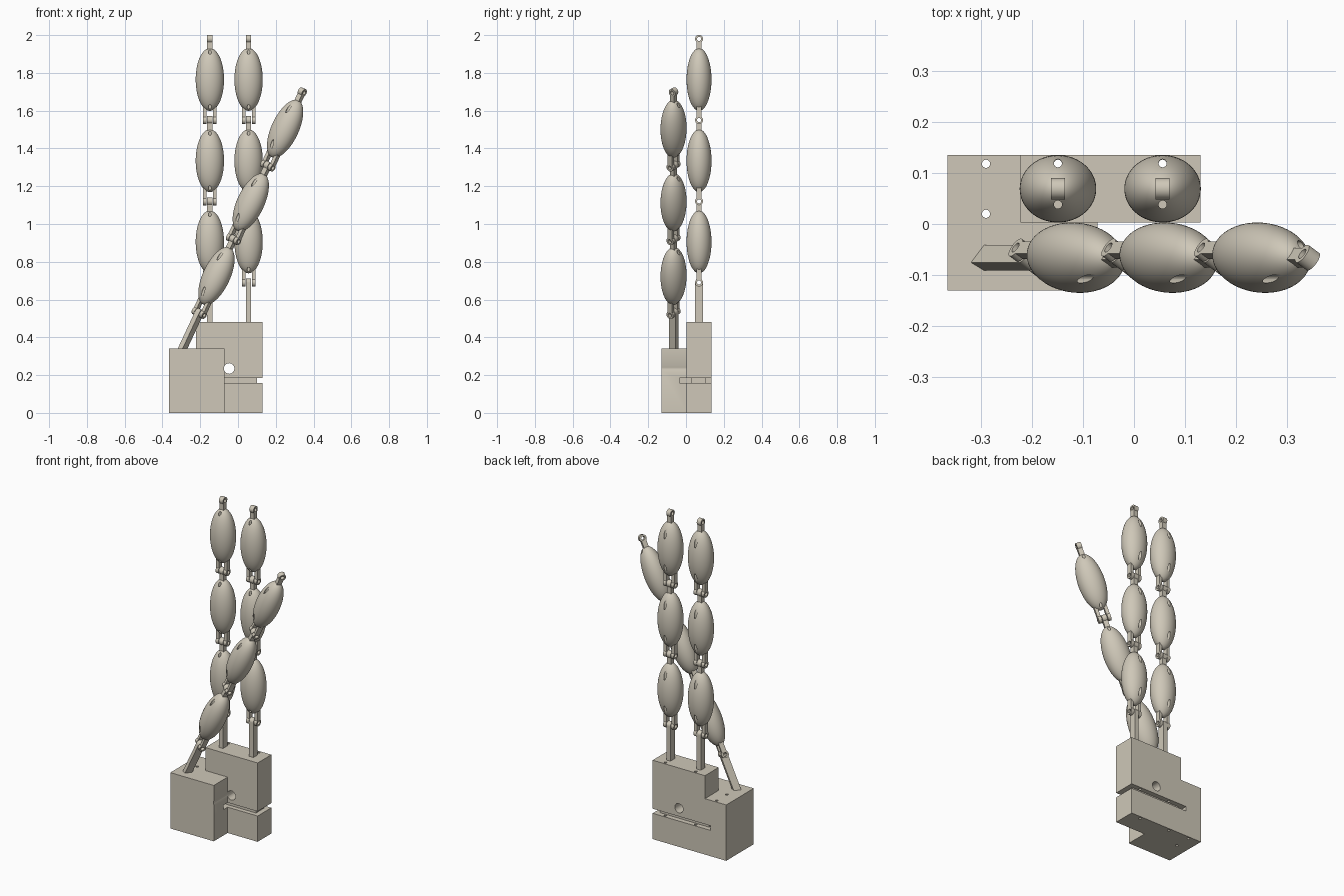
import bpy, bmesh, math
from mathutils import Matrix, Vector

cube = bpy.data.objects.get("Cube")
if cube:
    bpy.data.objects.remove(cube, do_unlink=True)

mat = bpy.data.materials.new("warm_grey_plastic")
mat.use_nodes = True
COLOUR = (0.62, 0.575, 0.48, 1)
mat.diffuse_color = COLOUR
mat.node_tree.nodes["Principled BSDF"].inputs["Base Color"].default_value = COLOUR


def add_box(bm, lo, hi):
    lo, hi = Vector(lo), Vector(hi)
    m = Matrix.Translation((lo + hi) / 2) @ Matrix.Diagonal((*(hi - lo), 1))
    bmesh.ops.create_cube(bm, size=1, matrix=m)


def add_rod(bm, centre, radius, length, axis="Z"):
    turn = {"X": Matrix.Rotation(math.pi / 2, 4, "Y"),
            "Y": Matrix.Rotation(math.pi / 2, 4, "X"),
            "Z": Matrix()}[axis]
    bmesh.ops.create_cone(bm, cap_ends=True, segments=24, radius1=radius, radius2=radius,
                          depth=length, matrix=Matrix.Translation(centre) @ turn)


def add_lug(bm, x0, x1, z_root, z_joint, half, radius=0.021):
    """Flat bar from z_root, with a round end centred on z_joint."""
    s = 1 if z_joint > z_root else -1
    a0 = -math.acos(half / radius)
    steps = 20
    outline = [(half, z_root)]
    for i in range(steps + 1):
        a = a0 + (math.pi - 2 * a0) * i / steps
        outline.append((radius * math.cos(a), z_joint + s * radius * math.sin(a)))
    outline.append((-half, z_root))
    face = bm.faces.new([bm.verts.new((x0, y, z)) for y, z in outline])
    out = bmesh.ops.extrude_face_region(bm, geom=[face])
    moved = [v for v in out["geom"] if isinstance(v, bmesh.types.BMVert)]
    bmesh.ops.translate(bm, verts=moved, vec=(x1 - x0, 0, 0))


def make(name, bm):
    bmesh.ops.recalc_face_normals(bm, faces=bm.faces)
    mesh = bpy.data.meshes.new(name)
    bm.to_mesh(mesh)
    bm.free()
    mesh.materials.append(mat)
    ob = bpy.data.objects.new(name, mesh)
    bpy.context.collection.objects.link(ob)
    return ob


def select(ob):
    bpy.ops.object.select_all(action="DESELECT")
    ob.select_set(True)
    bpy.context.view_layer.objects.active = ob


def combine(ob, bm, operation="DIFFERENCE"):
    """Boolean with a temporary tool mesh, applied at once."""
    tool = make("tool", bm)
    tool.hide_render = True
    mod = ob.modifiers.new("cut", "BOOLEAN")
    mod.operation, mod.solver, mod.object = operation, "EXACT", tool
    select(ob)
    bpy.ops.object.modifier_apply(modifier=mod.name)
    bpy.data.objects.remove(tool, do_unlink=True)


def smooth(ob):
    select(ob)
    bpy.ops.object.shade_smooth_by_angle(angle=math.radians(30))


# Stepped palm block
bm = bmesh.new()
add_box(bm, (-0.365, -0.13, 0), (-0.072, 0.135, 0.34))
palm = make("palm_block", bm)
bm = bmesh.new()
add_box(bm, (-0.222, 0.003, 0), (0.13, 0.135, 0.48))
combine(palm, bm, "UNION")

# Strap slot that wraps around a solid core
bm = bmesh.new()
add_box(bm, (-0.26, -0.035, 0.157), (0.2, 0.2, 0.185))
slot = make("slot_tool", bm)
bm = bmesh.new()
add_box(bm, (-0.23, 0.03, 0.1), (0.1, 0.105, 0.25))
combine(slot, bm)
bm = bmesh.new()
bm.from_mesh(slot.data)
bpy.data.objects.remove(slot, do_unlink=True)
combine(palm, bm)

# Cross hole and string channels through the palm
bm = bmesh.new()
add_rod(bm, (-0.047, 0, 0.235), 0.028, 1, "Y")
combine(palm, bm)
bm = bmesh.new()
for x, y in ((-0.29, 0.118), (-0.29, 0.02), (-0.149, 0.118), (0.056, 0.118)):
    add_rod(bm, (x, y, 0.25), 0.008, 1)
combine(palm, bm)
smooth(palm)

PITCH = 0.43
HALF = PITCH / 2

# Egg-shaped finger segment with two string channels
bm = bmesh.new()
bmesh.ops.create_uvsphere(bm, u_segments=64, v_segments=40, radius=1,
                          matrix=Matrix.Diagonal((0.075, 0.066, 0.166, 1)))
egg = make("finger_segment", bm)
bm = bmesh.new()
for y in (0.05, -0.031):
    add_rod(bm, (0, y, 0), 0.008, 0.6)
combine(egg, bm)
smooth(egg)

# Fork below and single eye above each segment
bm = bmesh.new()
for side in (-1, 1):
    add_lug(bm, side * 0.017, side * 0.036, -0.13, -HALF, 0.014)
add_lug(bm, -0.014, 0.014, 0.15, HALF, 0.014)
hinge = make("segment_hinge", bm)
bm = bmesh.new()
for z in (-HALF, HALF):
    add_rod(bm, (0, 0, z), 0.011, 0.2, "X")
combine(hinge, bm)
smooth(hinge)

# Square stem with an eye at its top
bm = bmesh.new()
add_lug(bm, -0.014, 0.014, -0.225, 0, 0.0209)
stem = make("finger_stem", bm)
bm = bmesh.new()
add_rod(bm, (0, 0, 0), 0.011, 0.2, "X")
combine(stem, bm)
smooth(stem)

# Place the parts for two upright fingers and the leaning thumb
first_joint = 0.69
lean = Matrix.Rotation(math.radians(25), 4, "Y") @ Matrix.Rotation(math.radians(146), 4, "Z")
frames = {
    "right_finger": Matrix.Translation((-0.149, 0.069, first_joint)),
    "left_finger": Matrix.Translation((0.056, 0.069, first_joint)),
    "thumb": Matrix.Translation((-0.205, -0.066, 0.53)) @ lean,
}


def place(source, name, matrix):
    ob = bpy.data.objects.new(name, source.data)
    ob.matrix_world = matrix
    bpy.context.collection.objects.link(ob)


for name, frame in frames.items():
    place(stem, name + "_stem", frame)
    for i in range(3):
        m = frame @ Matrix.Translation((0, 0, HALF + PITCH * i))
        place(egg, f"{name}_segment_{i + 1}", m)
        place(hinge, f"{name}_hinge_{i + 1}", m)

for source in (egg, hinge, stem):
    bpy.data.objects.remove(source, do_unlink=True)
